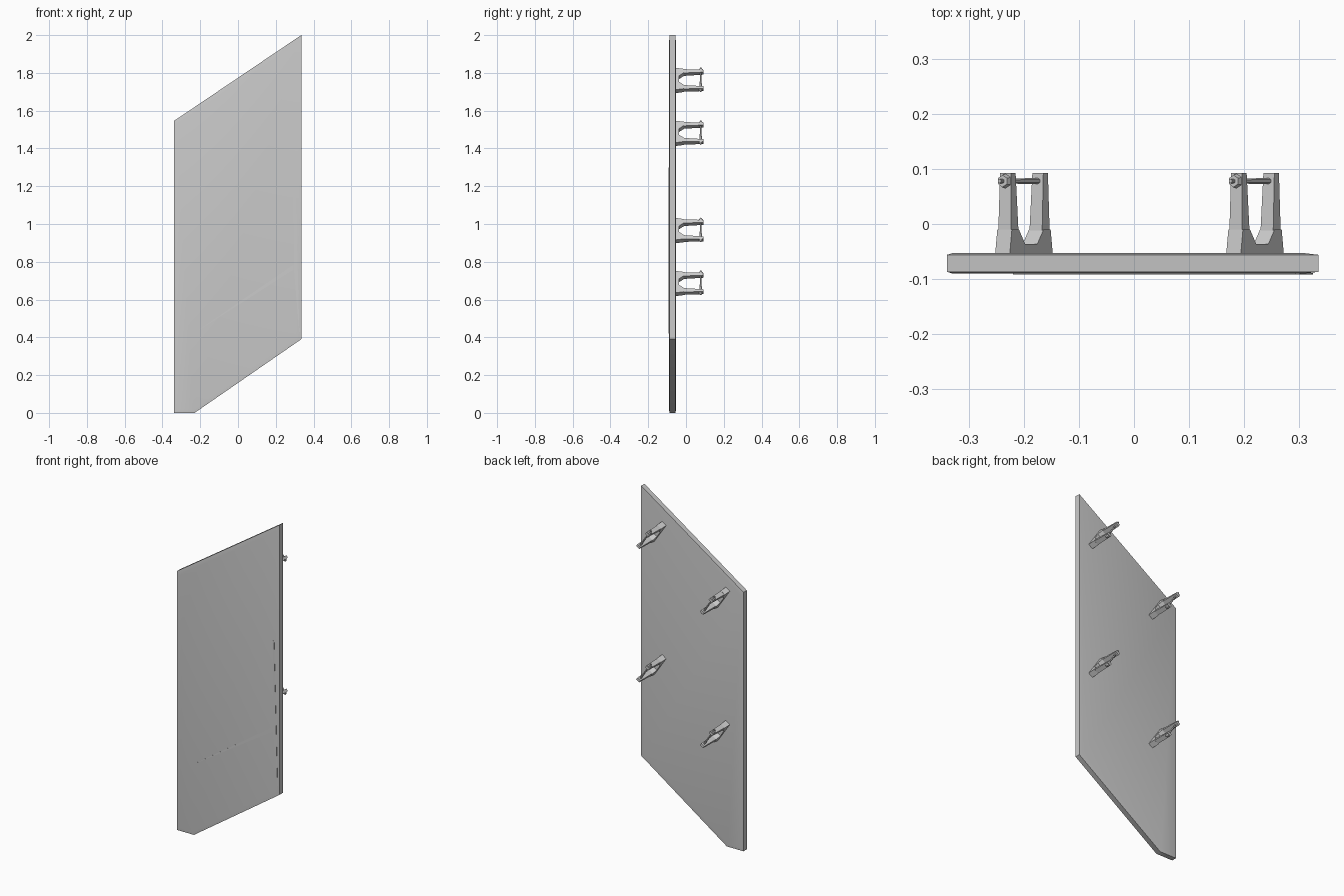
import bpy, bmesh, math
from mathutils import Matrix, Vector

if "Cube" in bpy.data.objects:
    bpy.data.objects.remove(bpy.data.objects["Cube"])


def make_object(name, bm, smooth=None):
    bmesh.ops.recalc_face_normals(bm, faces=bm.faces)
    mesh = bpy.data.meshes.new(name)
    bm.to_mesh(mesh)
    bm.free()
    ob = bpy.data.objects.new(name, mesh)
    bpy.context.collection.objects.link(ob)
    if smooth:
        bpy.context.view_layer.objects.active = ob
        ob.select_set(True)
        bpy.ops.object.shade_smooth_by_angle(angle=math.radians(smooth))
        ob.select_set(False)
    return ob


def loft(bm, rings):
    """Closed solid through rings of equal point count."""
    loops = [[bm.verts.new(p) for p in ring] for ring in rings]
    n = len(loops[0])
    for a, b in zip(loops, loops[1:]):
        for i in range(n):
            j = (i + 1) % n
            bm.faces.new((a[i], a[j], b[j], b[i]))
    bm.faces.new(loops[0])
    bm.faces.new(loops[-1])


# Slanted panel with a very shallow chamfer on both faces
outer = [(-0.34, 0), (-0.23, 0), (0.335, 0.39), (0.335, 2.0), (-0.34, 1.545)]
inner = [(-0.33, 0.018), (-0.238, 0.018), (0.31, 0.405), (0.31, 1.955), (-0.33, 1.523)]
bm = bmesh.new()
loft(bm, [[(x, y, z) for x, z in prof] for prof, y in
          ((inner, -0.09), (outer, -0.087), (outer, -0.056), (inner, -0.053))])
make_object("panel", bm, 40)


# Shallow creases pressed up on the panel front
def crease(name, points):
    bm = bmesh.new()
    loft(bm, [[(x, y, z) for x, z in points] for y in (-0.0895, -0.0915)])
    make_object(name, bm)


crease("diagonal_crease", [(-0.22, 0.43), (0.295, 0.76), (0.295, 0.785)])
crease("side_crease", [(0.293, 1.3), (0.297, 0.75), (0.325, 0.42), (0.302, 1.3)])

# Clamp parts, in local axes: X across the clamp, Y out from panel, Z its width
BASE = [(-0.07, -0.055), (0.07, -0.055), (0.063, -0.01), (0.04, -0.01),
        (0.02, -0.036), (-0.02, -0.036), (-0.04, -0.01), (-0.063, -0.01)]
U = Vector((-0.56, 0, 0.83)).normalized()
Y = Vector((0, 1, 0))
W = U.cross(Y)


def clamp_matrix(x, z):
    m = Matrix((U, Y, W)).transposed().to_4x4()
    m.translation = (x, 0, z)
    return m


def rod(bm, u0, u1, r0, r1, sides):
    rings = []
    for u, r in ((u0, r0), (u1, r1)):
        rings.append([(u, 0.078 + r * math.cos(k * math.tau / sides),
                       r * math.sin(k * math.tau / sides)) for k in range(sides)])
    loft(bm, rings)


def clamp(name, x, z):
    m = clamp_matrix(x, z)
    # Forked base and the two arms
    bm = bmesh.new()
    loft(bm, [[(u, y, w) for u, y in BASE] for w in (-0.016, 0.016)])
    for s in (-1, 1):
        rings = []
        for y, a, b, w in ((-0.02, 0.038, 0.063, 0.014), (0.093, 0.045, 0.06, 0.012)):
            rings.append([(s * a, y, -w), (s * b, y, -w), (s * b, y, w), (s * a, y, w)])
        loft(bm, rings)
    bm.transform(m)
    make_object(name + "_fork", bm)
    # Bolt with a nut and a pointed head
    bm = bmesh.new()
    rod(bm, -0.062, 0.08, 0.006, 0.004, 6)
    rod(bm, 0.057, 0.07, 0.014, 0.011, 6)
    rod(bm, -0.058, -0.072, 0.014, 0.003, 6)
    bm.transform(m)
    make_object(name + "_bolt", bm)


for i, (x, z) in enumerate([(-0.2, 0.685), (-0.2, 1.48), (0.22, 0.965), (0.22, 1.76)]):
    clamp(f"clamp_{i + 1}", x, z)
